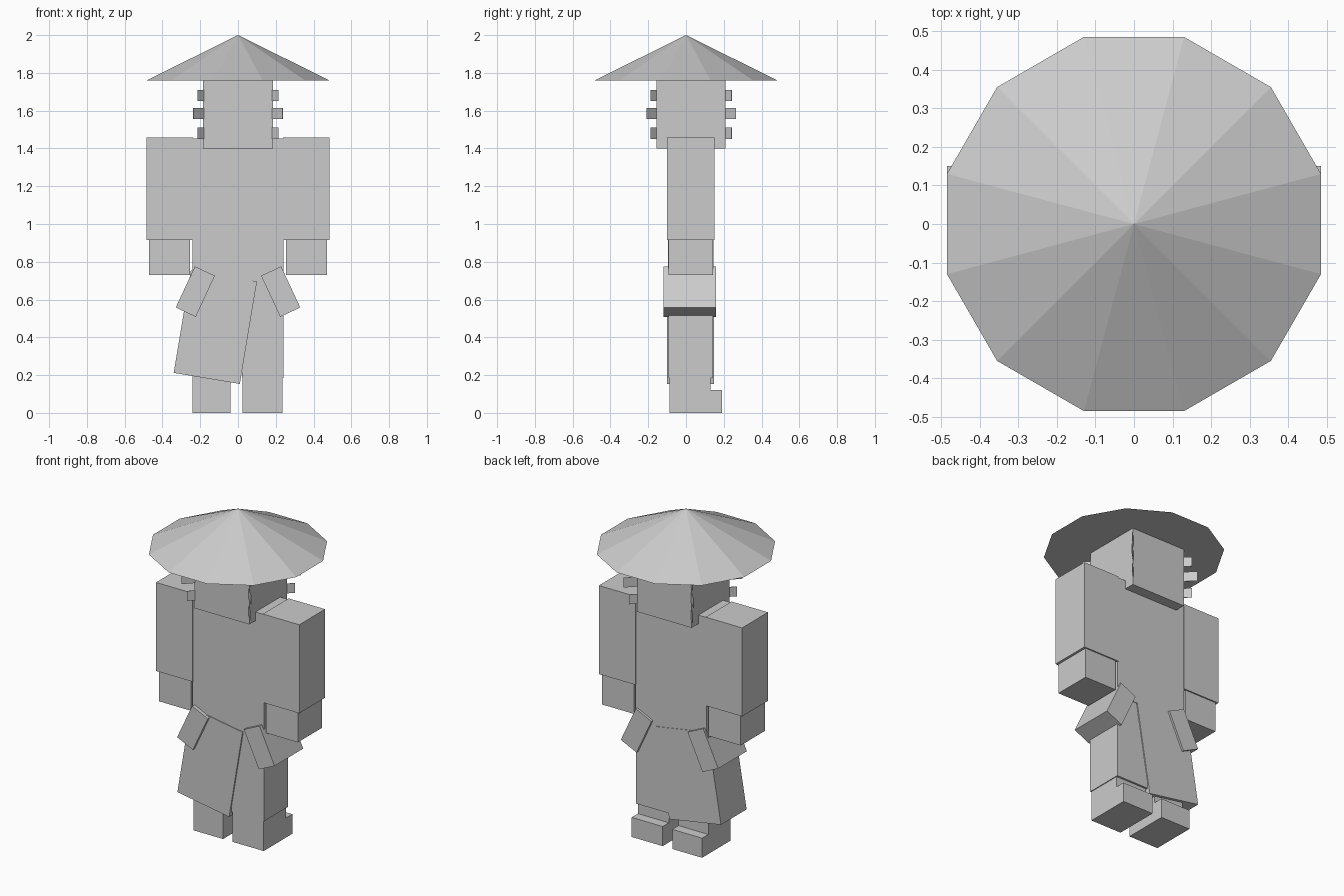
import bpy
import bmesh
import math

if "Cube" in bpy.data.objects:
    bpy.data.objects.remove(bpy.data.objects["Cube"])

grey = bpy.data.materials.new("light_grey")
grey.diffuse_color = (0.6, 0.6, 0.6, 1)
grey.use_nodes = True
grey.node_tree.nodes["Principled BSDF"].inputs["Base Color"].default_value = grey.diffuse_color


def finish(name, bm):
    mesh = bpy.data.meshes.new(name)
    bm.to_mesh(mesh)
    bm.free()
    mesh.materials.append(grey)
    obj = bpy.data.objects.new(name, mesh)
    bpy.context.collection.objects.link(obj)
    return obj


def box(name, x, y, z, tilt=0.0, turn=0.0):
    """Box from (min, max) ranges, rotated about its own centre."""
    bm = bmesh.new()
    bmesh.ops.create_cube(bm, size=1)
    bmesh.ops.scale(bm, vec=(x[1] - x[0], y[1] - y[0], z[1] - z[0]), verts=bm.verts)
    obj = finish(name, bm)
    obj.location = (sum(x) / 2, sum(y) / 2, sum(z) / 2)
    obj.rotation_euler = (0, math.radians(tilt), math.radians(turn))
    return obj


# Twelve-sided conical hat
bm = bmesh.new()
bmesh.ops.create_cone(bm, cap_ends=True, segments=12, radius1=0.502, radius2=0, depth=0.24)
hat = finish("hat", bm)
hat.location = (0, 0, 1.88)
hat.rotation_euler = (0, 0, math.radians(15))

# Head
box("head", (-0.185, 0.185), (-0.155, 0.21), (1.40, 1.765))

# Thin crossed strips that poke out of the head corners
for reach, z in ((0.215, 1.68), (0.237, 1.585), (0.215, 1.48)):
    half = reach * math.sqrt(2)
    for turn in (45, -45):
        box("head_strip", (-half, half), (0.0265, 0.0285), (z - 0.03, z + 0.03), turn=turn)

# Torso
box("torso", (-0.242, 0.242), (-0.095, 0.145), (0.70, 1.453))

# Sleeves, hands and tilted side pouches
for s in (-1, 1):
    def side(a, b):
        return tuple(sorted((s * a, s * b)))
    box("sleeve", side(0.238, 0.485), (-0.10, 0.15), (0.915, 1.457))
    box("hand", side(0.253, 0.47), (-0.092, 0.142), (0.73, 0.95))
    box("pouch", side(0.1675, 0.2845), (-0.118, 0.16), (0.522, 0.762), tilt=-25 * s)

# Robe skirt: one straight half and one flared half
box("robe_straight", (0.02, 0.24), (-0.092, 0.142), (0.185, 0.75))
box("robe_flared", (-0.2975, 0.0575), (-0.10, 0.148), (0.179, 0.729), tilt=9.5)

# Legs and feet
for x in ((-0.242, -0.04), (0.025, 0.235)):
    box("leg", x, (-0.087, 0.13), (0, 0.35))
    box("foot", x, (-0.087, 0.19), (0, 0.12))
